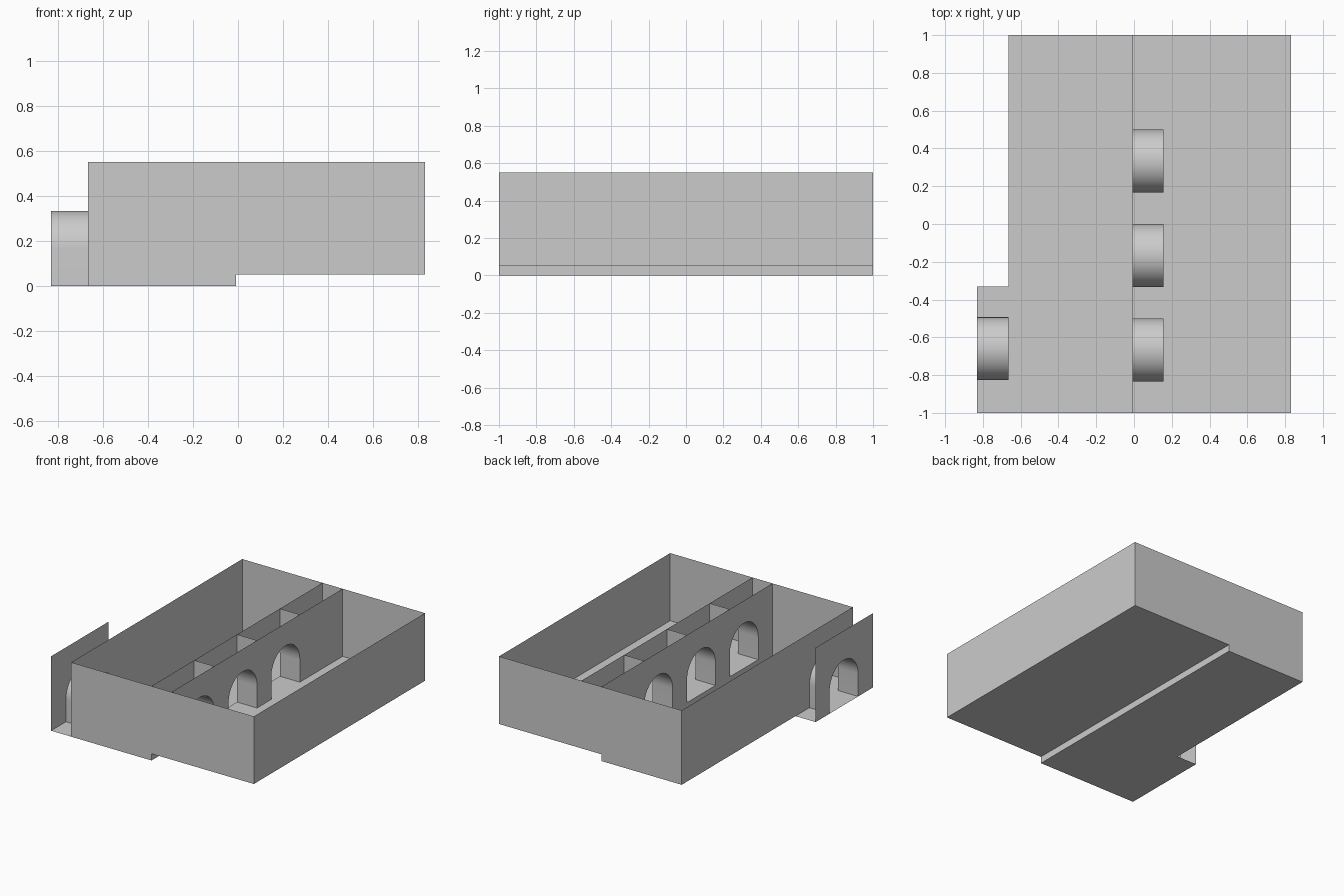
import bpy
import math

if "Cube" in bpy.data.objects:
    bpy.data.objects.remove(bpy.data.objects["Cube"])

# Main wall positions
X_PORCH, X_LEFT, X_MID, X_INNER, X_RIGHT = -0.83, -0.665, -0.008, 0.156, 0.83
LOW, STEP, TOP = 0.0, 0.05, 0.55
R, SEG = 1 / 6, 24                     # arch radius and segments
PORCH_ARCH = [-0.66]
ROOM_ARCHES = [-2 / 3, -1 / 6, 1 / 3]


def make(name, verts, faces):
    me = bpy.data.meshes.new(name)
    me.from_pydata(verts, [], faces)
    me.update()
    ob = bpy.data.objects.new(name, me)
    bpy.context.collection.objects.link(ob)
    return ob


def arch_profile(yc, z):
    """Doorway outline: straight jambs and a round head, as (y, z) points."""
    curve = [(yc - R * math.cos(math.pi * i / SEG), z + R + R * math.sin(math.pi * i / SEG))
             for i in range(SEG + 1)]
    return [(yc - R, z)] + curve + [(yc + R, z)]


def wall_x(name, x, y0, y1, z0, z1=TOP, arches=()):
    """Thin wall facing x, with doorways cut from its bottom edge."""
    pts = [(y0, z0)]
    for yc in arches:
        pts += arch_profile(yc, z0)
    pts += [(y1, z0), (y1, z1), (y0, z1)]
    return make(name, [(x, y, z) for y, z in pts], [list(range(len(pts)))])


def wall_y(name, y, outline):
    return make(name, [(x, y, z) for x, z in outline], [list(range(len(outline)))])


def floor(name, x0, x1, y0, y1, z):
    return make(name, [(x0, y0, z), (x1, y0, z), (x1, y1, z), (x0, y1, z)], [(0, 1, 2, 3)])


def tunnel(name, x0, x1, yc, z):
    """Vaulted lining joining two facing doorways."""
    p = arch_profile(yc, z)
    n = len(p)
    verts = [(x, y, zz) for x in (x0, x1) for y, zz in p]
    ob = make(name, verts, [(i, i + 1, n + i + 1, n + i) for i in range(n - 1)])
    bpy.context.view_layer.objects.active = ob
    ob.select_set(True)
    bpy.ops.object.shade_smooth_by_angle(angle=math.radians(30))
    ob.select_set(False)


# Floors: low left room, raised right room, porch
floor("left_floor", X_LEFT, X_MID, -1, 1, LOW)
floor("right_floor", X_MID, X_RIGHT, -1, 1, STEP)
floor("porch_floor", X_PORCH, X_LEFT, -1, -0.33, LOW)
wall_x("floor_riser", X_MID, -1, 1, LOW, STEP)

# Long walls
wall_x("porch_wall", X_PORCH, -1, -0.33, LOW, arches=PORCH_ARCH)
wall_x("left_wall", X_LEFT, -1, 1, LOW, arches=PORCH_ARCH)
wall_x("arcade_wall_left", X_MID, -1, 1, STEP, arches=ROOM_ARCHES)
wall_x("arcade_wall_right", X_INNER, -1, 1, STEP, arches=ROOM_ARCHES)
wall_x("right_wall", X_RIGHT, -1, 1, STEP)

# Stepped end walls
end = [(X_LEFT, LOW), (X_MID, LOW), (X_MID, STEP), (X_RIGHT, STEP), (X_RIGHT, TOP), (X_LEFT, TOP)]
wall_y("front_wall", -1, end)
wall_y("back_wall", 1, end)

# Partitions between the arcade walls
for i, y in enumerate((-0.5, 0.0, 0.5)):
    wall_y(f"arcade_partition_{i + 1}", y,
           [(X_MID, STEP), (X_INNER, STEP), (X_INNER, TOP), (X_MID, TOP)])

# Vaulted passages
tunnel("porch_passage", X_PORCH, X_LEFT, PORCH_ARCH[0], LOW)
for i, yc in enumerate(ROOM_ARCHES):
    tunnel(f"arcade_passage_{i + 1}", X_MID, X_INNER, yc, STEP)
